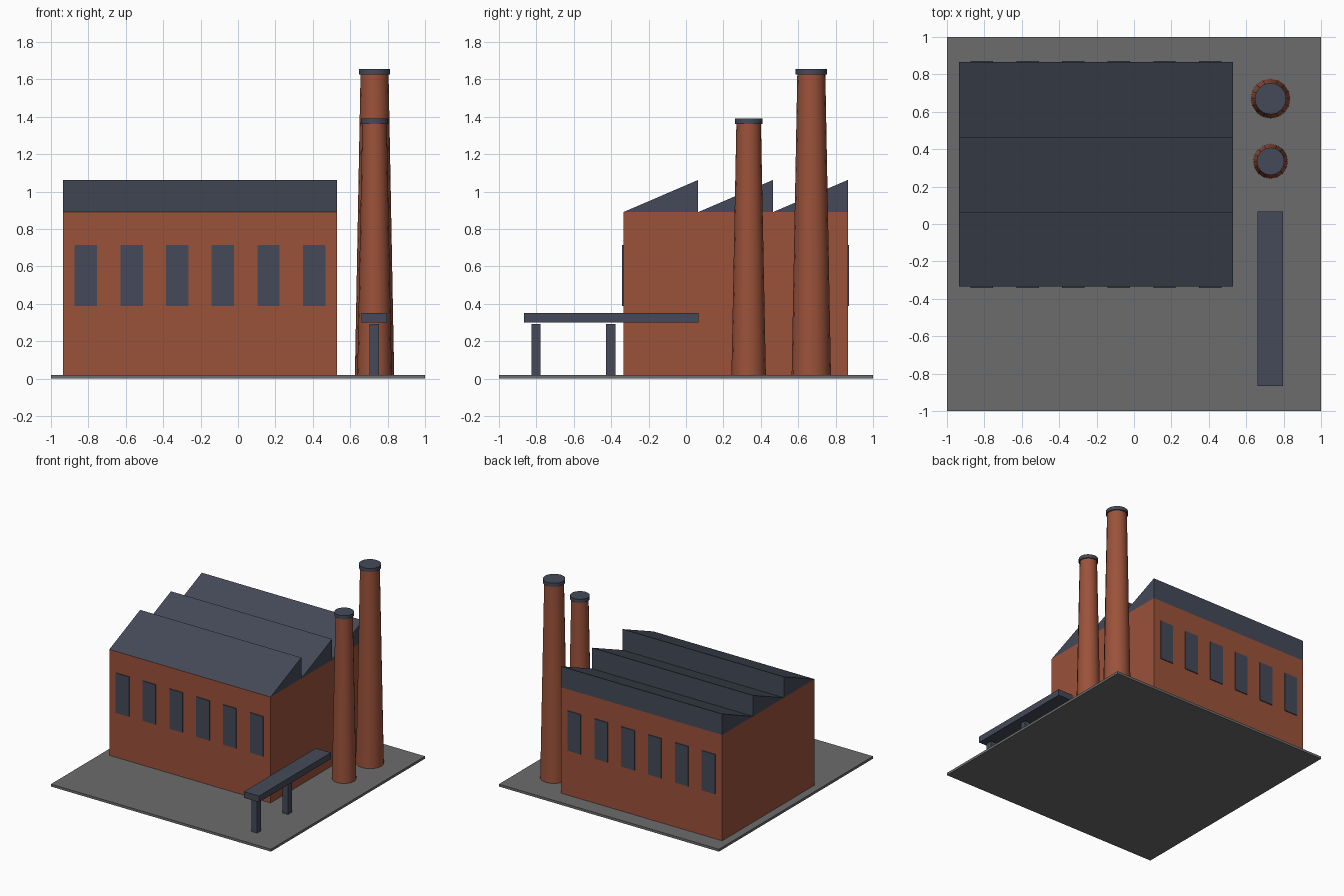
import bpy
import bmesh
import math

cube = bpy.data.objects.get("Cube")
if cube:
    bpy.data.objects.remove(cube, do_unlink=True)


def material(name, rgb):
    m = bpy.data.materials.new(name)
    m.use_nodes = True
    m.diffuse_color = (*rgb, 1)
    m.node_tree.nodes["Principled BSDF"].inputs["Base Color"].default_value = (*rgb, 1)
    return m


BRICK = material("brick red", (0.33, 0.085, 0.042))
SLATE = material("slate blue", (0.058, 0.068, 0.098))
CONCRETE = material("concrete grey", (0.15, 0.15, 0.15))


def finish(name, bm, mat):
    bmesh.ops.recalc_face_normals(bm, faces=bm.faces)
    mesh = bpy.data.meshes.new(name)
    bm.to_mesh(mesh)
    bm.free()
    mesh.materials.append(mat)
    obj = bpy.data.objects.new(name, mesh)
    bpy.context.collection.objects.link(obj)
    return obj


def box(name, x, y, z, mat):
    """Box from (low, high) ranges on each axis."""
    bm = bmesh.new()
    bmesh.ops.create_cube(bm, size=1)
    for v in bm.verts:
        v.co = [(lo + hi) / 2 + c * (hi - lo) for c, (lo, hi) in zip(v.co, (x, y, z))]
    return finish(name, bm, mat)


def prism(name, profile, x, mat):
    """Extrude a (y, z) profile along x."""
    bm = bmesh.new()
    face = bm.faces.new([bm.verts.new((x[0], py, pz)) for py, pz in profile])
    ext = bmesh.ops.extrude_face_region(bm, geom=[face])["geom"]
    moved = [g for g in ext if isinstance(g, bmesh.types.BMVert)]
    bmesh.ops.translate(bm, verts=moved, vec=(x[1] - x[0], 0, 0))
    return finish(name, bm, mat)


def drum(name, x, y, z, r_low, r_high, mat):
    """Upright, optionally tapered cylinder, smooth around its side."""
    bm = bmesh.new()
    bmesh.ops.create_cone(bm, cap_ends=True, segments=16,
                          radius1=r_low, radius2=r_high, depth=z[1] - z[0])
    bmesh.ops.translate(bm, verts=bm.verts, vec=(x, y, (z[0] + z[1]) / 2))
    obj = finish(name, bm, mat)
    bpy.ops.object.select_all(action="DESELECT")
    obj.select_set(True)
    bpy.context.view_layer.objects.active = obj
    bpy.ops.object.shade_smooth_by_angle(angle=math.radians(30))
    return obj


# Yard slab and main hall
FLOOR, EAVES = 0.02, 0.89
HALL_X, HALL_Y = (-0.935, 0.53), (-0.335, 0.865)
box("ground_slab", (-1, 1), (-1, 1), (0, FLOOR), CONCRETE)
box("hall_walls", HALL_X, HALL_Y, (FLOOR, EAVES), BRICK)

# Sawtooth roof, each tooth rising towards the back
for i in range(3):
    y0 = HALL_Y[0] + 0.4 * i
    prism(f"roof_tooth_{i + 1}",
          [(y0, EAVES), (y0 + 0.4, EAVES), (y0 + 0.4, EAVES + 0.172)], HALL_X, SLATE)

# Window plates on front and back walls
for side, y in (("front", (-0.342, -0.334)), ("back", (0.864, 0.872))):
    for i in range(6):
        cx = -0.813 + 0.244 * i
        box(f"{side}_window_{i + 1}", (cx - 0.06, cx + 0.06), y, (0.388, 0.715), SLATE)

# Tapered chimneys with caps
CHIMNEY_X = 0.73
for name, y, top, r in (("short", 0.335, 1.36, 0.092), ("tall", 0.67, 1.625, 0.105)):
    drum(f"{name}_chimney", CHIMNEY_X, y, (FLOOR, top), r, r * 0.715, BRICK)
    drum(f"{name}_chimney_cap", CHIMNEY_X, y, (top, top + 0.03), r * 0.8, r * 0.8, SLATE)

# Raised conveyor on two posts
box("conveyor_deck", (0.66, 0.797), (-0.865, 0.068), (0.3, 0.351), SLATE)
for name, y in (("front", -0.802), ("rear", -0.402)):
    box(f"{name}_conveyor_post", (0.704, 0.754), (y - 0.025, y + 0.025), (FLOOR, 0.291), SLATE)
